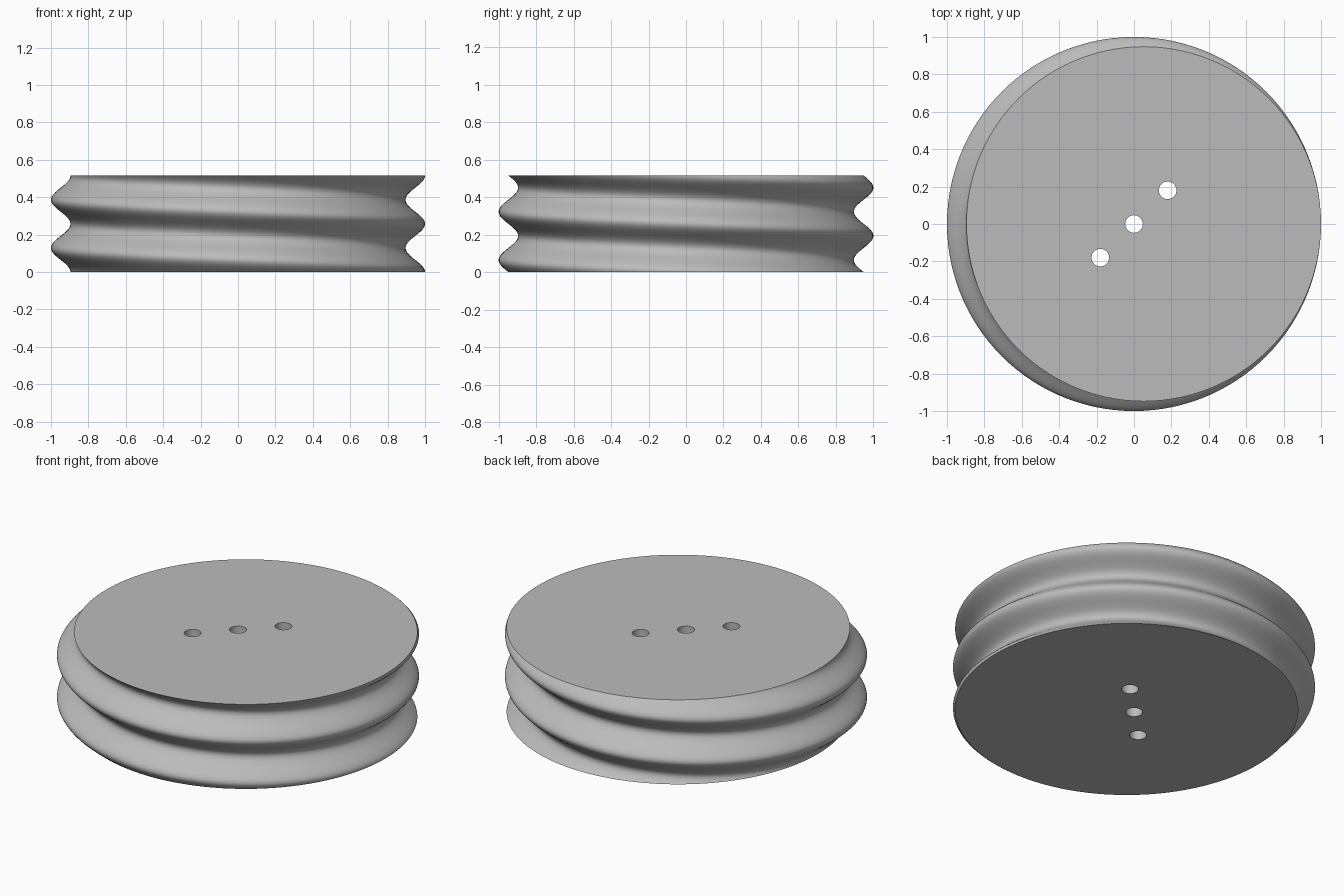
import bpy, bmesh
from math import sin, cos, tau, radians

old = bpy.data.objects.get("Cube")
if old:
    bpy.data.objects.remove(old)

HEIGHT, RADIUS, OFFSET = 0.515, 0.948, 0.052
TURNS, SLICES, SIDES = 2, 64, 120
HOLE_RADIUS, HOLE_SPACING = 0.047, 0.18

grey = bpy.data.materials.new("plain grey")
grey.use_nodes = True
colour = (0.5, 0.5, 0.5, 1)
grey.diffuse_color = colour
grey.node_tree.nodes["Principled BSDF"].inputs["Base Color"].default_value = colour


def add_object(name, bm):
    mesh = bpy.data.meshes.new(name)
    bmesh.ops.recalc_face_normals(bm, faces=bm.faces)
    bm.to_mesh(mesh)
    bm.free()
    mesh.materials.append(grey)
    obj = bpy.data.objects.new(name, mesh)
    bpy.context.collection.objects.link(obj)
    return obj


# Disc body: a circle swept upwards while its centre winds clockwise
bm = bmesh.new()
rings = []
for k in range(SLICES + 1):
    t = k / SLICES
    turn = -tau * TURNS * t
    cx, cy = OFFSET * cos(turn), OFFSET * sin(turn)
    rings.append([bm.verts.new((cx + RADIUS * cos(tau * i / SIDES),
                                cy + RADIUS * sin(tau * i / SIDES),
                                HEIGHT * t)) for i in range(SIDES)])
for low, high in zip(rings, rings[1:]):
    for i in range(SIDES):
        j = (i + 1) % SIDES
        bm.faces.new((low[i], low[j], high[j], high[i]))
bm.faces.new(rings[0])
bm.faces.new(rings[-1])
disc = add_object("eccentric_disc", bm)

# Three straight shaft holes on the diagonal
bm = bmesh.new()
for step in (-1, 0, 1):
    made = bmesh.ops.create_cone(bm, cap_ends=True, segments=48, depth=HEIGHT * 2,
                                 radius1=HOLE_RADIUS, radius2=HOLE_RADIUS)
    bmesh.ops.translate(bm, verts=made["verts"],
                        vec=(step * HOLE_SPACING, step * HOLE_SPACING, HEIGHT / 2))
cutter = add_object("hole_cutter", bm)
cutter.hide_render = True

bpy.ops.object.select_all(action="DESELECT")
disc.select_set(True)
bpy.context.view_layer.objects.active = disc
cut = disc.modifiers.new("holes", "BOOLEAN")
cut.operation = "DIFFERENCE"
cut.solver = "EXACT"
cut.object = cutter
bpy.ops.object.modifier_apply(modifier=cut.name)
bpy.data.objects.remove(cutter)

# Smooth grooves with crisp rims
bpy.ops.object.shade_smooth_by_angle(angle=radians(30))
